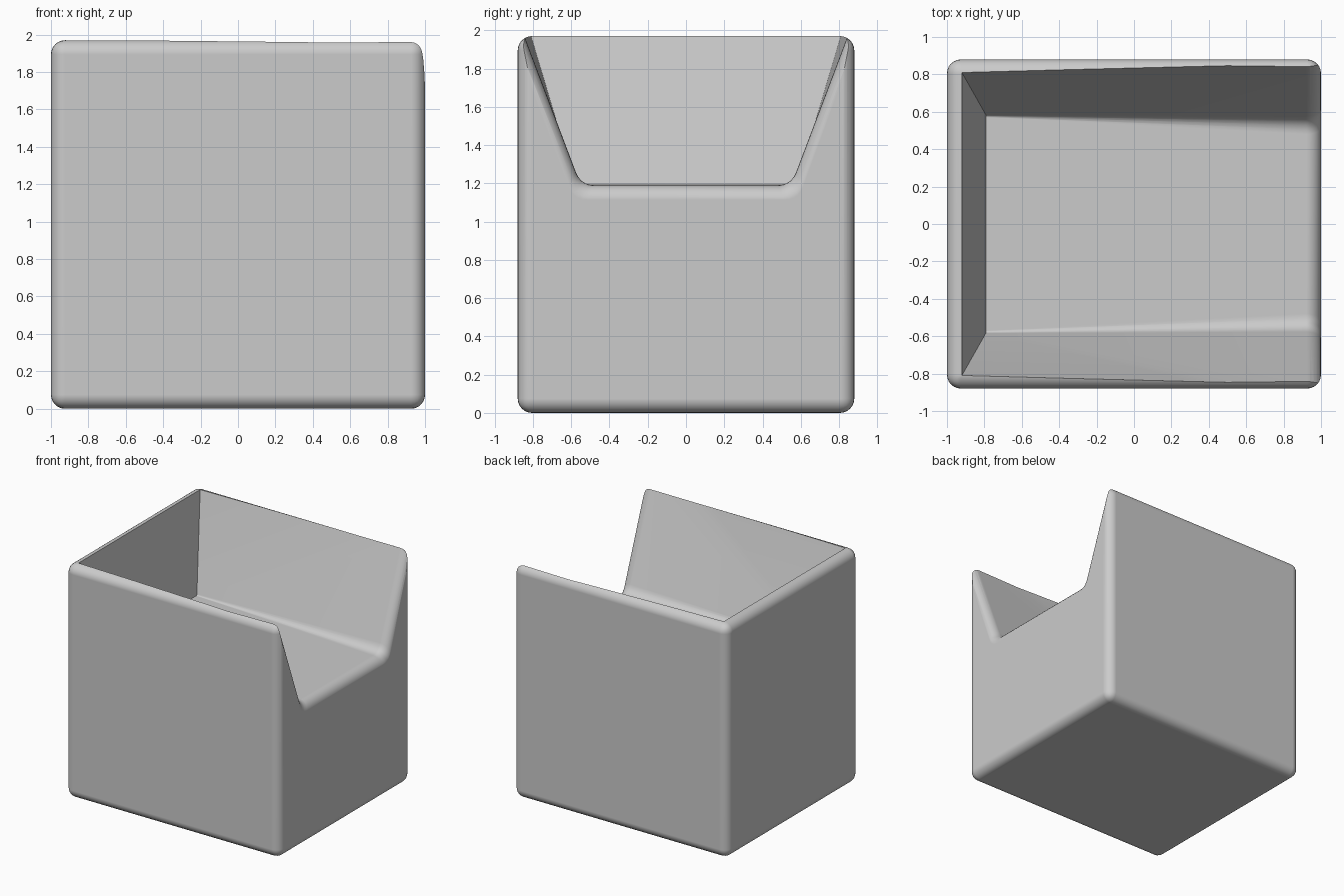
import bpy, bmesh, math

if "Cube" in bpy.data.objects:
    bpy.data.objects.remove(bpy.data.objects["Cube"])

grey = bpy.data.materials.new("light_grey")
grey.diffuse_color = (0.6, 0.6, 0.6, 1)
grey.use_nodes = True
grey.node_tree.nodes["Principled BSDF"].inputs["Base Color"].default_value = grey.diffuse_color


def make_object(name, bm):
    bmesh.ops.recalc_face_normals(bm, faces=bm.faces)
    mesh = bpy.data.meshes.new(name)
    bm.to_mesh(mesh)
    bm.free()
    mesh.materials.append(grey)
    obj = bpy.data.objects.new(name, mesh)
    bpy.context.collection.objects.link(obj)
    return obj


# Solid block with rounded edges
bm = bmesh.new()
bmesh.ops.create_cube(bm, size=1)
for v in bm.verts:
    v.co = (v.co.x * 2, v.co.y * 1.76, (v.co.z + 0.5) * 1.97)
bmesh.ops.bevel(bm, geom=bm.edges[:], offset=0.075, segments=6, profile=0.5,
                affect='EDGES', clamp_overlap=True)
body = make_object("armchair_body", bm)


# Cross-section of the seat hollow at a given depth, widened by off
def hollow_section(x, off, radius, lean=False):
    s = min(max((x + 0.79) / 1.71, 0), 1)
    zs = 1.2 - 0.01 * s
    ys, yt = 0.58 - 0.03 * s, 0.81 + 0.035 * s
    k = (yt - ys) / (1.97 - zs)
    wall = lambda z: ys + (z - zs) * k + off * 0.85
    low = zs - off
    yc = wall(low)
    # wall top, then a rounded corner into the seat
    a = (wall(low + radius), low + radius)
    b = (yc - radius, low)
    half = [(wall(2.2), 2.2)]
    for i in range(6):
        t = i / 5
        half.append(tuple((1 - t) ** 2 * a[j] + 2 * t * (1 - t) * (yc, low)[j]
                          + t * t * b[j] for j in range(2)))
    pts = half + [(-y, z) for y, z in reversed(half)]
    return [(x - (z - 1.2) * 0.169 if lean else x, y, z) for y, z in pts]


# Hollow: leaning backrest at one end, rolled lip at the open end
sections = [hollow_section(-0.79, 0, 0.01, True), hollow_section(0.92, 0, 0.07)]
for i in range(1, 7):
    a = math.radians(15 * i)
    sections.append(hollow_section(0.92 + 0.0805 * math.sin(a),
                                   0.08 * (1 - math.cos(a)), 0.07))
sections.append(hollow_section(1.2, 0.08, 0.07))

bm = bmesh.new()
rings = [[bm.verts.new(p) for p in sec] for sec in sections]
for r0, r1 in zip(rings, rings[1:]):
    n = len(r0)
    for i in range(n):
        j = (i + 1) % n
        bm.faces.new((r0[i], r0[j], r1[j], r1[i]))
bm.faces.new(rings[0])
bm.faces.new(rings[-1])
bmesh.ops.triangulate(bm, faces=[f for f in bm.faces if len(f.verts) == 4])
cutter = make_object("seat_hollow_cutter", bm)
cutter.hide_render = True

# Carve the seat and remove the cutter
bpy.context.view_layer.objects.active = body
body.select_set(True)
cutter.select_set(False)
cut = body.modifiers.new("hollow", 'BOOLEAN')
cut.operation = 'DIFFERENCE'
cut.solver = 'EXACT'
cut.object = cutter
bpy.ops.object.modifier_apply(modifier=cut.name)
bpy.data.objects.remove(cutter)

# Smooth rounded edges with crisp inner creases
bpy.ops.object.shade_smooth_by_angle(angle=math.radians(35))
normals = body.modifiers.new("even_shading", 'WEIGHTED_NORMAL')
normals.keep_sharp = True
